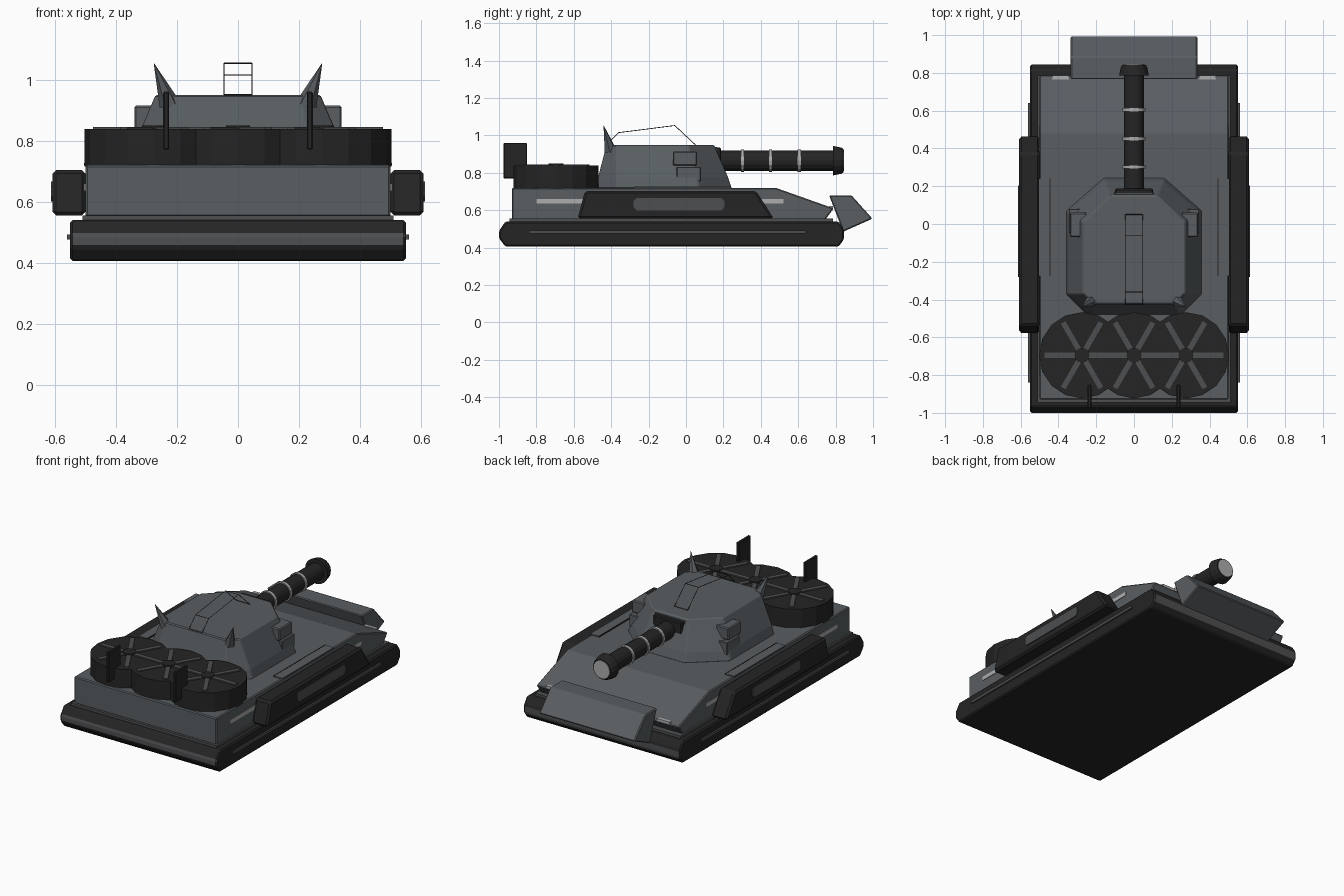
import bpy, bmesh, math
from mathutils import Vector

if "Cube" in bpy.data.objects:
    bpy.data.objects.remove(bpy.data.objects["Cube"])


def material(name, r, g, b):
    m = bpy.data.materials.new(name)
    m.diffuse_color = (r, g, b, 1)
    m.use_nodes = True
    m.node_tree.nodes["Principled BSDF"].inputs["Base Color"].default_value = m.diffuse_color
    return m


HULL = material("slate grey", 0.10, 0.112, 0.122)
DARK = material("charcoal", 0.018, 0.018, 0.018)
TRIM = material("mid grey", 0.075, 0.077, 0.08)
LIGHT = material("pale grey", 0.42, 0.42, 0.42)


def finish(name, bm, mat, bevel=0):
    bmesh.ops.recalc_face_normals(bm, faces=bm.faces)
    me = bpy.data.meshes.new(name)
    bm.to_mesh(me)
    bm.free()
    me.materials.append(mat)
    ob = bpy.data.objects.new(name, me)
    bpy.context.collection.objects.link(ob)
    if bevel:
        mod = ob.modifiers.new("edge_bevel", 'BEVEL')
        mod.width = bevel
        mod.segments = 1
    return ob


def loft(name, rings, mat, bevel=0):
    """Skin equal-length rings of points and cap both ends."""
    bm = bmesh.new()
    vs = [[bm.verts.new(p) for p in ring] for ring in rings]
    n = len(vs[0])
    for a, b in zip(vs, vs[1:]):
        for i in range(n):
            bm.faces.new((a[i], a[(i + 1) % n], b[(i + 1) % n], b[i]))
    bm.faces.new(vs[0])
    bm.faces.new(vs[-1])
    return finish(name, bm, mat, bevel)


def prism(name, profile, x0, x1, mat, bevel=0):
    """Extrude a side (y, z) profile across x."""
    return loft(name, [[(x, y, z) for y, z in profile] for x in (x0, x1)], mat, bevel)


def box(name, x0, x1, y0, y1, z0, z1, mat, bevel=0):
    return prism(name, [(y0, z0), (y1, z0), (y1, z1), (y0, z1)], x0, x1, mat, bevel)


def tube(name, a, b, r0, r1, sides, mat):
    """Tapered round bar from a to b."""
    a, b = Vector(a), Vector(b)
    turn = (b - a).to_track_quat('Z', 'Y')
    rings = []
    for p, r in ((a, r0), (b, r1)):
        rings.append([p + turn @ Vector((r * math.cos(t), r * math.sin(t), 0))
                      for t in [2 * math.pi * i / sides for i in range(sides)]])
    return loft(name, rings, mat)


# Lower skirt with pointed ends, grey on the upright end faces
skirt = prism("skirt", [(-0.965, 0.405), (0.815, 0.405), (0.845, 0.445), (0.845, 0.495),
                        (0.815, 0.54), (-0.965, 0.54), (-1.0, 0.49), (-1.0, 0.45)],
              -0.55, 0.55, DARK, 0.008)
skirt.data.materials.append(TRIM)
for f in skirt.data.polygons:
    if abs(f.normal.y) > 0.9:
        f.material_index = 1

# Main hull with sloping nose
prism("hull", [(-0.93, 0.55), (0.745, 0.55), (0.79, 0.61), (0.48, 0.72), (-0.93, 0.72)],
      -0.5, 0.5, HULL, 0.006)
box("hull_base", -0.51, 0.51, -0.945, 0.785, 0.53, 0.555, TRIM)

# Front blade
prism("front_blade", [(0.765, 0.68), (0.885, 0.68), (0.997, 0.555), (0.84, 0.485)],
      -0.335, 0.335, HULL, 0.006)

# Paired hull fittings
for s, side in ((-1, "left"), (1, "right")):
    box(side + "_skirt_strip", s * 0.54, s * 0.56, -0.84, 0.64, 0.475, 0.492, TRIM)
    box(side + "_hull_light", s * 0.495, s * 0.504, -0.8, 0.52, 0.635, 0.66, LIGHT)
    box(side + "_headlight", s * 0.345, s * 0.435, 0.765, 0.785, 0.608, 0.624, LIGHT)
    prism(side + "_pod", [(-0.58, 0.555), (0.47, 0.555), (0.375, 0.703), (-0.54, 0.703)],
          s * 0.50, s * 0.608, DARK, 0.012)
    prism(side + "_pod_panel", [(-0.265, 0.6), (0.19, 0.6), (0.205, 0.615), (0.205, 0.65),
                                (0.19, 0.665), (-0.265, 0.665), (-0.28, 0.65), (-0.28, 0.615)],
          s * 0.605, s * 0.613, TRIM)
    box(side + "_deck_plate", s * 0.446, s * 0.505, -0.275, 0.24, 0.719, 0.726, HULL)
    box(side + "_deck_slot", s * 0.441, s * 0.447, -0.275, 0.24, 0.719, 0.727, DARK)
    # Rear fin
    box(side + "_rear_fin", s * 0.226, s * 0.245, -0.975, -0.85, 0.77, 0.96, DARK, 0.004)
    # Turret side boxes and horn
    box(side + "_upper_box", s * 0.25, s * 0.34, -0.07, 0.06, 0.838, 0.915, HULL, 0.006)
    prism(side + "_lower_box", [(-0.05, 0.775), (-0.03, 0.755), (0.08, 0.755),
                                (0.08, 0.832), (-0.05, 0.832)],
          s * 0.26, s * 0.345, HULL, 0.004)
    tube(side + "_horn", (s * 0.225, -0.405, 0.92), (s * 0.275, -0.44, 1.052),
         0.034, 0.001, 6, HULL)


# Turret with a clipped-corner outline that narrows upward
def outline(half, z):
    return [(x, y, z) for x, y in half] + [(-x, y, z) for x, y in reversed(half)]


loft("turret", [
    outline([(0.16, 0.245), (0.36, 0.07), (0.36, -0.37), (0.25, -0.48)], 0.715),
    outline([(0.155, 0.225), (0.345, 0.06), (0.345, -0.37), (0.24, -0.47)], 0.775),
    outline([(0.125, 0.15), (0.27, 0.01), (0.27, -0.37), (0.215, -0.425)], 0.95),
], HULL, 0.006)

# Gun
GUN_Z = 0.865


def gun_part(name, y0, y1, r0, r1, mat):
    tube(name, (0, y0, GUN_Z), (0, y1, GUN_Z), r0, r1, 16, mat)


box("gun_mantlet", -0.1, 0.1, 0.12, 0.187, 0.80, 0.935, DARK, 0.006)
box("mantlet_trim", -0.105, 0.105, 0.155, 0.165, 0.90, 0.938, TRIM)
gun_part("gun_barrel", 0.14, 0.80, 0.054, 0.054, DARK)
for i, y in enumerate((0.302, 0.452, 0.605)):
    gun_part("barrel_ring_%d" % (i + 1), y - 0.009, y + 0.009, 0.061, 0.061, LIGHT)
gun_part("muzzle", 0.785, 0.83, 0.079, 0.07, DARK)
gun_part("muzzle_lip", 0.83, 0.843, 0.07, 0.062, DARK)
gun_part("muzzle_face", 0.84, 0.846, 0.056, 0.056, LIGHT)

# Three rear fans with spokes and hubs
for i, cx in enumerate((-0.275, 0, 0.275)):
    cy, n = -0.695, i + 1
    tube("fan_drum_%d" % n, (cx, cy, 0.715), (cx, cy, 0.838), 0.228, 0.228, 16, DARK)
    for k in range(3):
        t = k * math.pi / 3
        d, w = Vector((math.cos(t), math.sin(t), 0)), Vector((-math.sin(t), math.cos(t), 0))
        c = Vector((cx, cy, 0))
        flat = [c + d * a * 0.2 + w * b * 0.014 for a, b in ((-1, -1), (1, -1), (1, 1), (-1, 1))]
        loft("fan_%d_spoke_%d" % (n, k + 1),
             [[p + Vector((0, 0, z)) for p in flat] for z in (0.835, 0.845)], TRIM)
    tube("fan_hub_%d" % n, (cx, cy, 0.835), (cx, cy, 0.85), 0.04, 0.04, 12, DARK)

# Thin rail frame on the turret roof
rail = [(-0.425, 0.95), (-0.36, 1.015), (-0.06, 1.053), (0.05, 0.95)]
for s in (-1, 1):
    for (y0, z0), (y1, z1) in zip(rail, rail[1:]):
        tube("roof_rail", (s * 0.046, y0, z0), (s * 0.046, y1, z1), 0.002, 0.002, 4, DARK)
for y, z in rail:
    tube("roof_crossbar", (-0.046, y, z), (0.046, y, z), 0.002, 0.002, 4, DARK)
